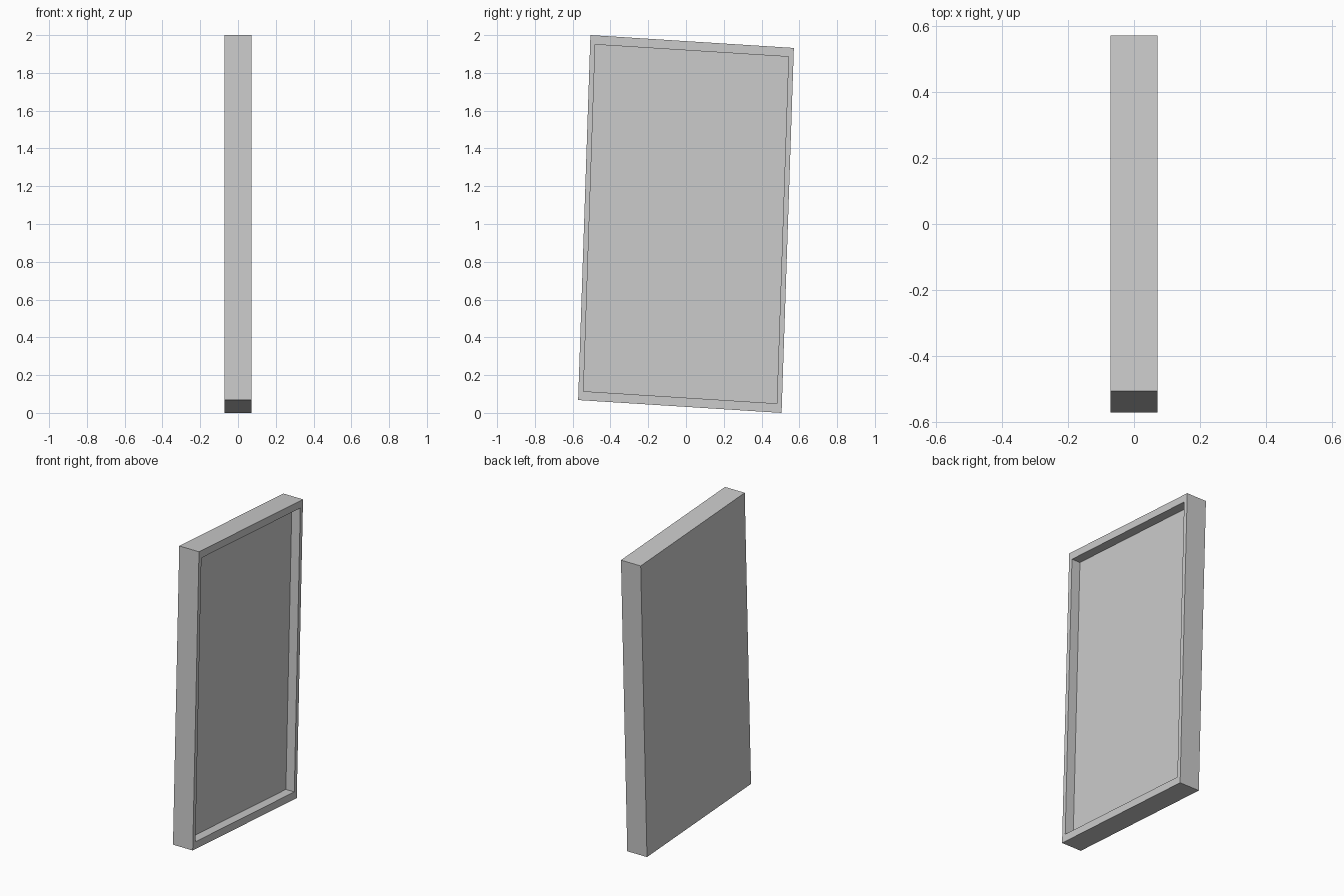
import bpy, bmesh
from mathutils import Vector

if "Cube" in bpy.data.objects:
    bpy.data.objects.remove(bpy.data.objects["Cube"])

# Leaning outline of the panel in (y, z), centred on the origin
HALF_OUTLINE = [(-0.571, -0.932), (0.506, -1.0)]
OUTLINE = HALF_OUTLINE + [(-y, -z) for y, z in HALF_OUTLINE]
HALF_DEPTH = 0.0715
RIM = 0.95            # opening size relative to the outline
RECESS = 0.061        # depth of the recessed face

bm = bmesh.new()

# Slab: back outline extruded towards +x
back = bm.faces.new([bm.verts.new((-HALF_DEPTH, y, z + 1)) for y, z in OUTLINE])
slab = bmesh.ops.extrude_face_region(bm, geom=[back], use_keep_orig=True)
moved = [g for g in slab["geom"] if isinstance(g, bmesh.types.BMVert)]
bmesh.ops.translate(bm, verts=moved, vec=(2 * HALF_DEPTH, 0, 0))
front = next(g for g in slab["geom"] if isinstance(g, bmesh.types.BMFace))


def step(face, scale, shift):
    """Extrude a face, then scale it in its plane and shift it along x."""
    new = bmesh.ops.extrude_discrete_faces(bm, faces=[face])["faces"][0]
    centre = Vector((0, 0, 1))
    for v in new.verts:
        v.co.y *= scale
        v.co.z = centre.z + (v.co.z - centre.z) * scale
        v.co.x += shift
    return new


# Rim, then the recessed face
opening = step(front, RIM, 0)
step(opening, 1, -RECESS)
bmesh.ops.recalc_face_normals(bm, faces=bm.faces)

mesh = bpy.data.meshes.new("framed_panel")
bm.to_mesh(mesh)
bm.free()
bpy.context.collection.objects.link(bpy.data.objects.new("framed_panel", mesh))
